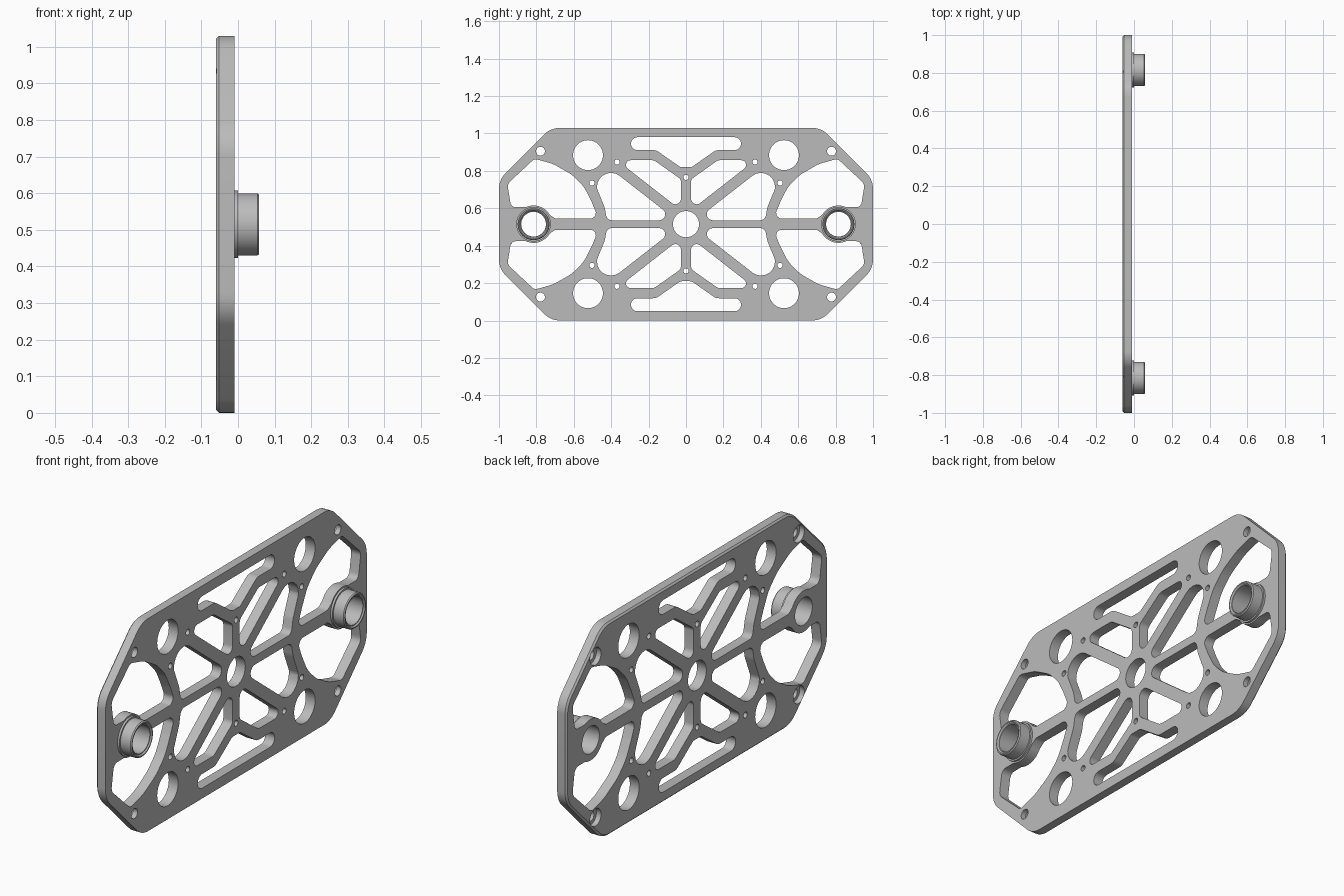
import bpy, bmesh, math
from mathutils import Matrix, Vector

cube = bpy.data.objects.get("Cube")
if cube:
    bpy.data.objects.remove(cube, do_unlink=True)

grey = bpy.data.materials.new("light_grey_metal")
grey.use_nodes = True
colour = (0.5, 0.5, 0.5, 1)
grey.diffuse_color = colour
grey.node_tree.nodes["Principled BSDF"].inputs["Base Color"].default_value = colour

HALF_H = 0.515
BOSS_Y = 0.815
# Plate drawing axes (u, v, depth) become world (y, z, x)
TO_WORLD = Matrix(((0, 0, 1, -0.035), (1, 0, 0, 0), (0, 1, 0, HALF_H), (0, 0, 0, 1)))
QUADRANTS = [(su, sv) for su in (1, -1) for sv in (1, -1)]


def add_object(name, data):
    obj = bpy.data.objects.new(name, data)
    bpy.context.collection.objects.link(obj)
    return obj


def activate(obj):
    bpy.ops.object.select_all(action='DESELECT')
    obj.select_set(True)
    bpy.context.view_layer.objects.active = obj


def finish(obj):
    obj.data.materials.clear()
    obj.data.materials.append(grey)
    activate(obj)
    bpy.ops.object.shade_smooth_by_angle(angle=math.radians(30))


def rounded(corners, steps=7):
    """Round each (u, v, radius) corner of a polygon."""
    out = []
    for i, (u, v, r) in enumerate(corners):
        p = Vector((u, v))
        a = (Vector(corners[i - 1][:2]) - p).normalized()
        b = (Vector(corners[(i + 1) % len(corners)][:2]) - p).normalized()
        half = a.angle(b) / 2
        if r == 0 or half > 1.55:
            out.append(p)
            continue
        centre = p + (a + b).normalized() * (r / math.sin(half))
        start = p + a * (r / math.tan(half)) - centre
        end = p + b * (r / math.tan(half)) - centre
        turn = math.atan2(start.cross(end), start.dot(end))
        for k in range(steps + 1):
            out.append(centre + Matrix.Rotation(turn * k / steps, 2) @ start)
    return out


def circle(u, v, r, n=48):
    return [Vector((u + r * math.cos(math.tau * k / n),
                    v + r * math.sin(math.tau * k / n))) for k in range(n)]


def mirrored(loop, su, sv):
    return [Vector((p.x * su, p.y * sv)) for p in loop]


# Outline
quarter = [(1, 0.238, 0.12), (0.723, HALF_H, 0.12)]
outline = rounded(quarter + [(-u, v, r) for u, v, r in quarter[::-1]]
                  + [(-u, -v, r) for u, v, r in quarter]
                  + [(u, -v, r) for u, v, r in quarter[::-1]])

# Pockets of one quadrant
inner_pocket = rounded([(0.05, 0.021, 0.032), (0.422, 0.021, 0.03), (0.435, 0.09, 0.12),
                        (0.476, 0.19, 0.05), (0.476, 0.353, 0.075)])
upper_pocket = rounded([(0.027, 0.075, 0.03), (0.027, 0.24, 0.03),
                        (0.171, 0.342, 0.04), (0.369, 0.342, 0.025)])
boss_edge = [(BOSS_Y + 0.1 * math.cos(math.radians(a)), 0.1 * math.sin(math.radians(a)), 0)
             for a in range(65, 150, 7)]
end_pocket = rounded([(0.81, 0.35, 0.03), (0.955, 0.215, 0.04), (0.935, 0.091, 0.03)]
                     + boss_edge
                     + [(0.7, 0.03, 0.03), (0.467, 0.03, 0.03), (0.505, 0.12, 0.2),
                        (0.545, 0.2, 0.2), (0.61, 0.265, 0.2), (0.71, 0.322, 0.2)])
slot_half = [(0.294, 0.465, 0.034), (0.294, 0.396, 0.034),
             (0.16, 0.396, 0.05), (0.03, 0.305, 0.03)]
top_slot = rounded(slot_half + [(-u, v, r) for u, v, r in slot_half[::-1]])

CORNER_HOLE = (0.778, 0.39)
loops = [outline, circle(0, 0, 0.07)]
for su, sv in QUADRANTS:
    for loop in (inner_pocket, upper_pocket, end_pocket,
                 circle(0.524, 0.369, 0.08), circle(*CORNER_HOLE, 0.024, 24),
                 circle(0.369, 0.332, 0.014, 16), circle(0.503, 0.22, 0.014, 16)):
        loops.append(mirrored(loop, su, sv))
for s in (1, -1):
    loops.append(mirrored(top_slot, 1, s))
    loops.append(circle(0, 0.25 * s, 0.014, 16))
    loops.append(circle(BOSS_Y * s, 0, 0.066))

# Plate: filled drawing, extruded
curve = bpy.data.curves.new("plate_drawing", 'CURVE')
curve.dimensions = '2D'
curve.fill_mode = 'BOTH'
curve.extrude = 0.025
for loop in loops:
    spline = curve.splines.new('POLY')
    spline.points.add(len(loop) - 1)
    for point, p in zip(spline.points, loop):
        point.co = (p.x, p.y, 0, 1)
    spline.use_cyclic_u = True
drawing = add_object("plate_drawing", curve)
bpy.context.view_layer.update()
graph = bpy.context.evaluated_depsgraph_get()
mesh = bpy.data.meshes.new_from_object(drawing.evaluated_get(graph))
bpy.data.objects.remove(drawing, do_unlink=True)

# Chamfer around the rear outer edge
bm = bmesh.new()
bm.from_mesh(mesh)
bmesh.ops.remove_doubles(bm, verts=bm.verts, dist=0.0002)
bmesh.ops.bisect_plane(bm, geom=bm.verts[:] + bm.edges[:] + bm.faces[:],
                       plane_co=(0, 0, -0.017), plane_no=(0, 0, 1))
for vert in bm.verts:
    u, v = abs(vert.co.x), abs(vert.co.y)
    if vert.co.z < -0.024 and (u > 0.985 or v > 0.5 or u + v > 1.22):
        vert.co.x *= 1 - 0.008
        vert.co.y *= 1 - 0.008 / HALF_H
bmesh.ops.recalc_face_normals(bm, faces=bm.faces)
bm.transform(TO_WORLD)
bm.to_mesh(mesh)
bm.free()
plate = add_object("plate", mesh)

# Counterbores behind the corner holes
bm = bmesh.new()
for su, sv in QUADRANTS:
    place = Matrix.Translation((CORNER_HOLE[0] * su, CORNER_HOLE[1] * sv, -0.025))
    bmesh.ops.create_cone(bm, cap_ends=True, segments=32, radius1=0.042, radius2=0.042,
                          depth=0.05, matrix=TO_WORLD @ place)
cutter_mesh = bpy.data.meshes.new("counterbore_cutter")
bm.to_mesh(cutter_mesh)
bm.free()
cutter = add_object("counterbore_cutter", cutter_mesh)
cutter.hide_render = True
cut = plate.modifiers.new("counterbores", 'BOOLEAN')
cut.operation = 'DIFFERENCE'
cut.solver = 'EXACT'
cut.object = cutter
activate(plate)
bpy.ops.object.modifier_apply(modifier=cut.name)
bpy.data.objects.remove(cutter, do_unlink=True)
finish(plate)

# Flanged bushings: (radius, x) profile turned around x
profile = [(0.066, -0.012), (0.0925, -0.012), (0.0925, 0), (0.085, 0), (0.085, 0.053),
           (0.081, 0.058), (0.076, 0.058), (0.07, 0.052), (0.066, 0.052)]
for side, name in ((1, "rear_bushing"), (-1, "front_bushing")):
    bm = bmesh.new()
    ring = [bm.verts.new((x, 0, r)) for r, x in profile]
    edges = [bm.edges.new((ring[i - 1], ring[i])) for i in range(len(ring))]
    bmesh.ops.spin(bm, geom=ring + edges, cent=(0, 0, 0), axis=(1, 0, 0),
                   angle=math.tau, steps=48, use_merge=True)
    bmesh.ops.remove_doubles(bm, verts=bm.verts, dist=0.0001)
    bmesh.ops.recalc_face_normals(bm, faces=bm.faces)
    bm.transform(Matrix.Translation((0, BOSS_Y * side, HALF_H)))
    bushing_mesh = bpy.data.meshes.new(name)
    bm.to_mesh(bushing_mesh)
    bm.free()
    finish(add_object(name, bushing_mesh))
